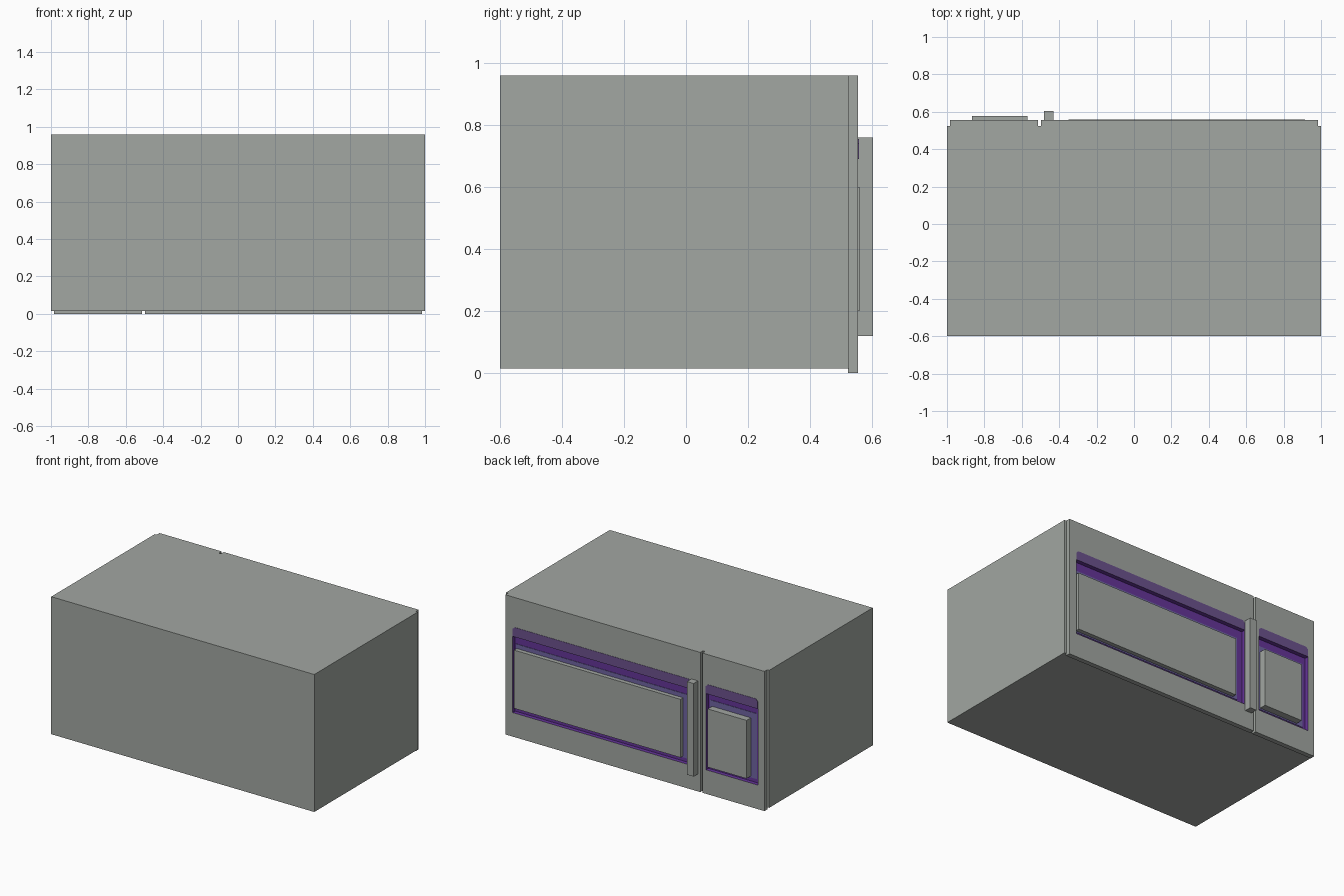
import bpy, bmesh

if "Cube" in bpy.data.objects:
    bpy.data.objects.remove(bpy.data.objects["Cube"])


def material(name, rgb):
    m = bpy.data.materials.new(name)
    m.diffuse_color = (*rgb, 1)
    m.use_nodes = True
    m.node_tree.nodes["Principled BSDF"].inputs["Base Color"].default_value = m.diffuse_color
    return m


GREY = material("warm grey", (0.36, 0.385, 0.36))
PURPLE = material("deep purple", (0.13, 0.035, 0.32))
MUTED = material("muted purple", (0.15, 0.085, 0.27))
SLATE = material("slate violet", (0.16, 0.13, 0.36))


def finish(name, bm, mats):
    bmesh.ops.recalc_face_normals(bm, faces=bm.faces)
    mesh = bpy.data.meshes.new(name)
    bm.to_mesh(mesh)
    bm.free()
    for m in mats:
        mesh.materials.append(m)
    ob = bpy.data.objects.new(name, mesh)
    bpy.context.collection.objects.link(ob)
    return ob


def box(name, x, y, z, mat=GREY):
    bm = bmesh.new()
    bmesh.ops.create_cube(bm, size=1)
    for v in bm.verts:
        v.co = [lo + (c + 0.5) * (hi - lo) for c, (lo, hi) in zip(v.co, (x, y, z))]
    return finish(name, bm, [mat])


FRONT, FLOOR, BACK = 0.555, 0.528, 0.522


def recessed_panel(name, x, z, rx, rz):
    """Slab facing +y with a rectangular purple recess."""
    bm = bmesh.new()

    def ring(xs, y, zs):
        return [bm.verts.new((a, y, b)) for a, b in
                ((xs[0], zs[0]), (xs[1], zs[0]), (xs[1], zs[1]), (xs[0], zs[1]))]

    loops = [ring(x, BACK, z), ring(x, FRONT, z), ring(rx, FRONT, rz), ring(rx, FLOOR, rz)]
    for a, b in zip(loops, loops[1:]):
        for i in range(4):
            j = (i + 1) % 4
            f = bm.faces.new((a[i], a[j], b[j], b[i]))
            f.material_index = int(b is loops[3])
    bm.faces.new(loops[0])
    bm.faces.new(loops[3]).material_index = 1
    return finish(name, bm, [GREY, PURPLE])


def top_band(name, x):
    """Thin strip above a recess with clipped upper corners."""
    bm = bmesh.new()
    c = 0.015
    pts = ((x[0], 0.69), (x[1], 0.69), (x[1], 0.755 - c), (x[1] - c, 0.755),
           (x[0] + c, 0.755), (x[0], 0.755 - c))
    face = bm.faces.new([bm.verts.new((a, FRONT, b)) for a, b in pts])
    new = bmesh.ops.extrude_face_region(bm, geom=[face])["geom"]
    for v in new:
        if isinstance(v, bmesh.types.BMVert):
            v.co.y += 0.002
    return finish(name, bm, [MUTED])


# Oven casing
box("casing", (-1, 1), (-0.6, 0.525), (0.015, 0.96))

# Door and control panel, separated by a narrow gap
RZ = (0.165, 0.69)
DOOR_X, CONTROL_X = (-0.425, 0.93), (-0.935, -0.54)
recessed_panel("door", (-0.497, 0.985), (0, 0.96), DOOR_X, RZ)
recessed_panel("control_panel", (-0.985, -0.513), (0, 0.96), CONTROL_X, RZ)
top_band("door_band", DOOR_X)
top_band("control_band", CONTROL_X)

# Paler margins on the recess floors
box("door_margin", (-0.385, 0.922), (FLOOR, FLOOR + 0.003), (0.19, 0.63), SLATE)
box("control_margin", (-0.91, -0.555), (FLOOR, FLOOR + 0.003), (0.19, 0.64), SLATE)

# Window, keypad and handle
box("window", (-0.35, 0.915), (FLOOR, 0.56), (0.2, 0.6))
box("keypad", (-0.865, -0.57), (FLOOR, 0.578), (0.2, 0.6))
box("handle", (-0.48, -0.43), (FRONT, 0.603), (0.12, 0.76))
